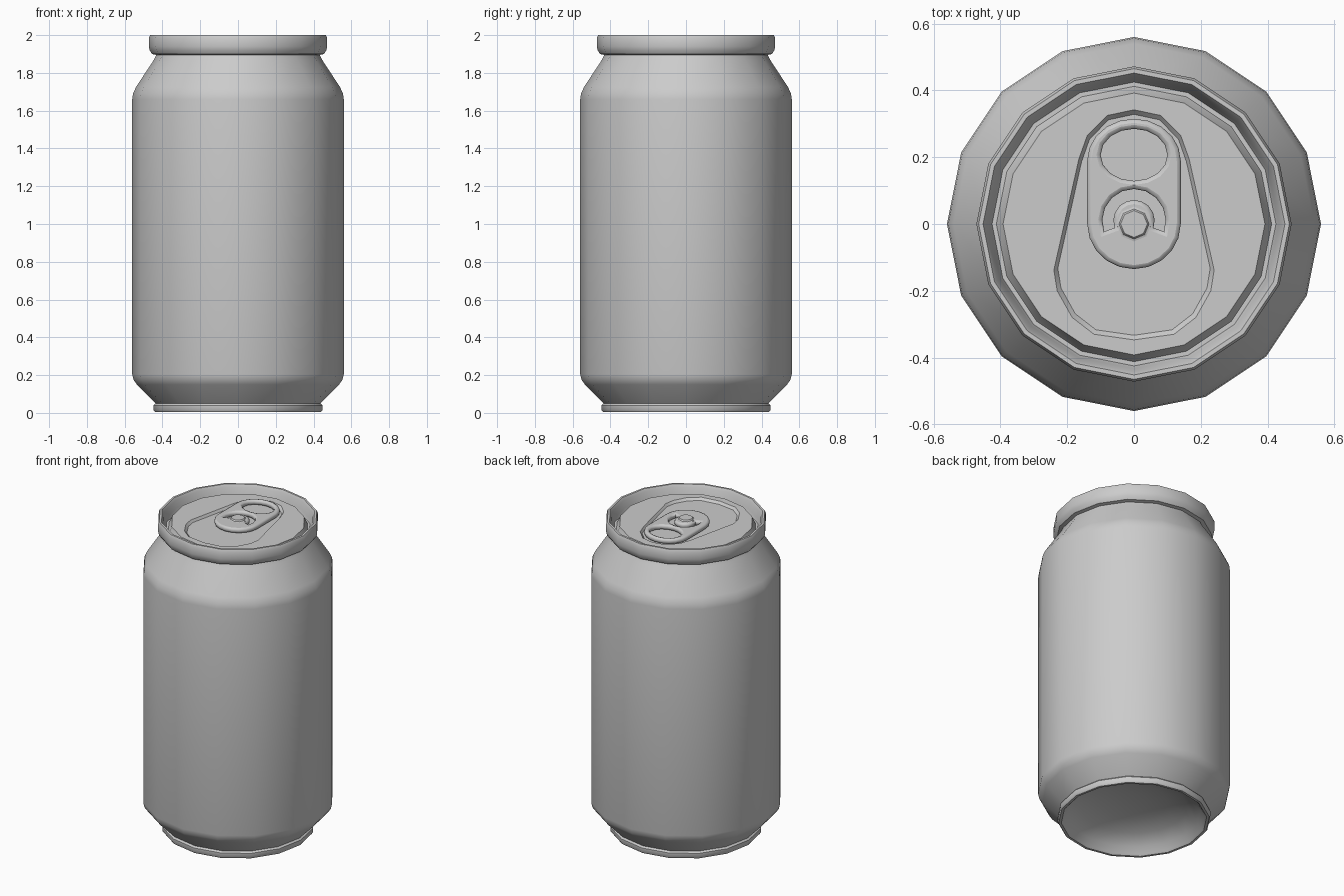
import bpy, bmesh, math
from math import sin, cos, pi, radians

if "Cube" in bpy.data.objects:
    bpy.data.objects.remove(bpy.data.objects["Cube"])

SIDES = 16


def finish(obj, angle=40):
    bpy.ops.object.select_all(action='DESELECT')
    obj.select_set(True)
    bpy.context.view_layer.objects.active = obj
    if obj.type == 'CURVE':
        bpy.ops.object.convert(target='MESH')
    bpy.ops.object.shade_smooth_by_angle(angle=radians(angle))


def mesh_object(name, bm, angle=40):
    bmesh.ops.recalc_face_normals(bm, faces=bm.faces)
    me = bpy.data.meshes.new(name)
    bm.to_mesh(me)
    bm.free()
    obj = bpy.data.objects.new(name, me)
    bpy.context.collection.objects.link(obj)
    finish(obj, angle)


def bridge(bm, a, b):
    n = len(a)
    for i in range(n):
        bm.faces.new((a[i], a[(i + 1) % n], b[(i + 1) % n], b[i]))


def ring(bm, r, z, n=SIDES):
    return [bm.verts.new((r * cos(2 * pi * i / n), r * sin(2 * pi * i / n), z))
            for i in range(n)]


def lathe(bm, profile, n=SIDES):
    rings = [ring(bm, r, z, n) for r, z in profile]
    for a, b in zip(rings, rings[1:]):
        bridge(bm, a, b)
    return rings


def arc(cx, cy, rx, ry, a0, a1, n):
    return [(cx + rx * cos(radians(a0 + (a1 - a0) * i / n)),
             cy + ry * sin(radians(a0 + (a1 - a0) * i / n))) for i in range(n + 1)]


# Can body with domed underside, necked shoulder, rolled rim and lid groove
bm = bmesh.new()
rings = lathe(bm, [
    (0.08, 0.14), (0.2, 0.125), (0.31, 0.095), (0.39, 0.05), (0.415, 0.015),
    (0.425, 0.005), (0.44, 0.005), (0.447, 0.015), (0.447, 0.04), (0.437, 0.05),
    (0.535, 0.15), (0.553, 0.175), (0.56, 0.205),
    (0.56, 1.66), (0.556, 1.69), (0.54, 1.725), (0.445, 1.87), (0.433, 1.895),
    (0.455, 1.90), (0.468, 1.92), (0.472, 1.94), (0.472, 1.985), (0.465, 2.0),
    (0.452, 2.0), (0.443, 1.985), (0.433, 1.94), (0.425, 1.92), (0.412, 1.92),
    (0.404, 1.935), (0.392, 1.965)])
bm.faces.new(rings[0])

# Lid panel with a recessed teardrop area
half = [(0, .342), (.08, .325), (.14, .265), (.165, .195), (.24, -.138),
        (.23, -.20), (.185, -.28), (.12, -.33), (0, -.347)]
drop = half + [(-x, y) for x, y in half[-2:0:-1]]
outer = [bm.verts.new((x, y, 1.965)) for x, y in drop]
inner = [bm.verts.new((x * 0.95, y * 0.96, 1.95)) for x, y in drop]
bridge(bm, outer, inner)
bm.faces.new(inner)
edges = []
for loop in (rings[-1], outer):
    for i, v in enumerate(loop):
        w = loop[(i + 1) % len(loop)]
        edges.append(bm.edges.get((v, w)))
bmesh.ops.triangle_fill(bm, edges=edges, use_beauty=True, normal=(0, 0, 1))
mesh_object("can_body", bm)

# Pull tab: rounded plate with a finger hole and a curved slot round the rivet
cu = bpy.data.curves.new("pull_tab", 'CURVE')
cu.dimensions = '2D'
cu.fill_mode = 'BOTH'
cu.extrude = 0.004
cu.bevel_depth = 0.012
cu.bevel_resolution = 1
cu.offset = -0.012
outline = arc(0, .19, .14, .125, 0, 180, 10) + arc(0, 0, .14, .135, 180, 360, 10)
finger_hole = arc(0, .207, .1, .078, 0, 337.5, 15)
slot = arc(0, .01, .095, .095, -20, 200, 10) + arc(0, .01, .062, .062, 200, -20, 10)
for pts in (outline, finger_hole, slot):
    sp = cu.splines.new('POLY')
    sp.points.add(len(pts) - 1)
    for p, (x, y) in zip(sp.points, pts):
        p.co = (x, y, 0, 1)
    sp.use_cyclic_u = True
tab = bpy.data.objects.new("pull_tab", cu)
tab.location.z = 1.968
bpy.context.collection.objects.link(tab)
finish(tab, 50)

# Rivet
bm = bmesh.new()
rings = lathe(bm, [(0.055, 1.95), (0.052, 1.984), (0.045, 1.986), (0.04, 1.994)], 8)
bm.faces.new(rings[-1])
mesh_object("rivet", bm)
